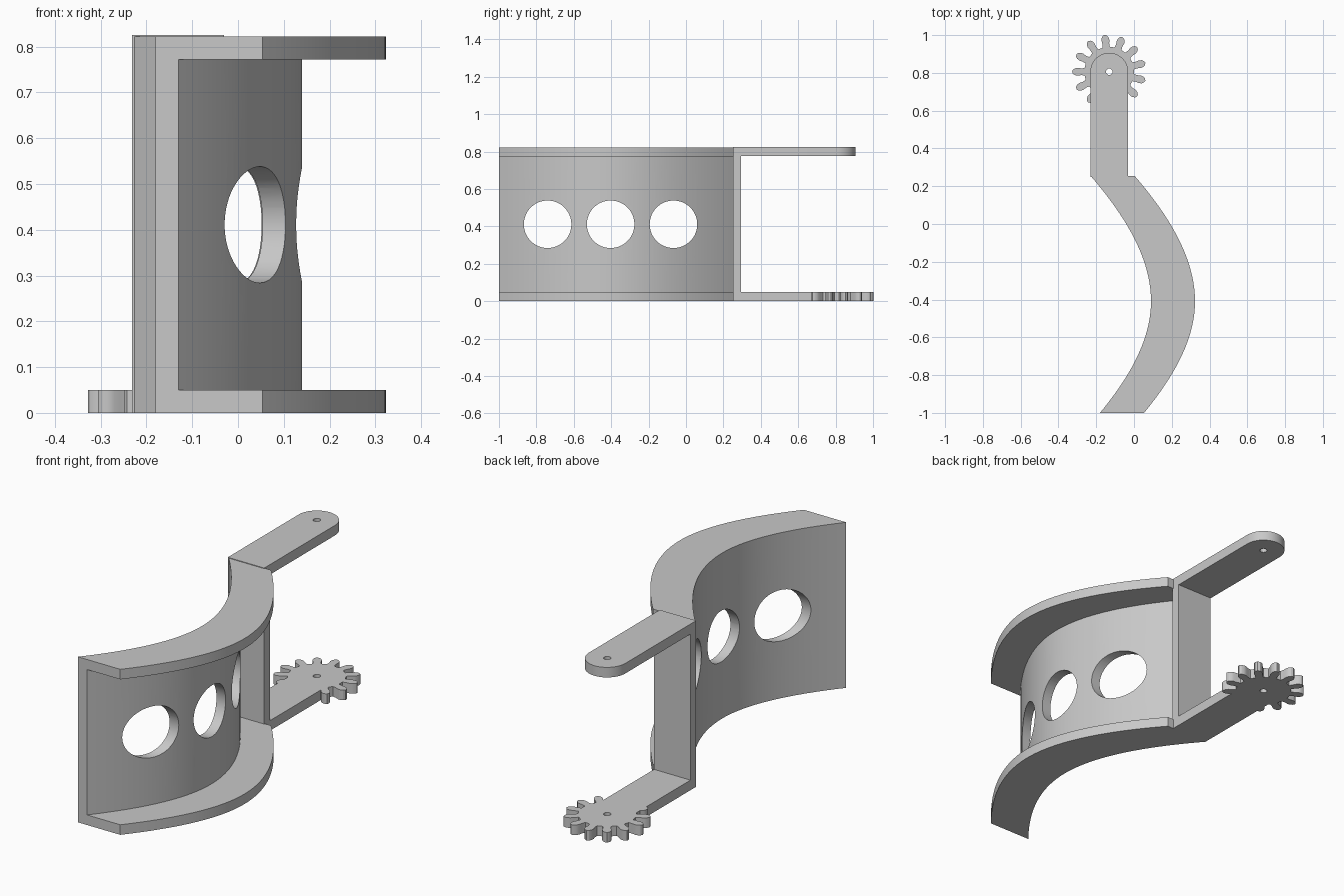
import bpy, bmesh, math
from math import cos, sin, pi, radians

cube = bpy.data.objects.get("Cube")
if cube:
    bpy.data.objects.remove(cube, do_unlink=True)

grey = bpy.data.materials.new("plain grey")
grey.use_nodes = True
grey.diffuse_color = (0.58, 0.58, 0.58, 1)
grey.node_tree.nodes["Principled BSDF"].inputs["Base Color"].default_value = (0.58, 0.58, 0.58, 1)

H = 0.822            # channel height
T = 0.05             # sheet thickness
PIN = (-0.131, 0.806)  # hinge axis
ARM = 0.1            # half width of the bracket


def loft(name, rows):
    """Join equal rings of points into a closed solid."""
    bm = bmesh.new()
    rings = [[bm.verts.new(p) for p in row] for row in rows]
    n = len(rings[0])
    for a, b in zip(rings, rings[1:]):
        for i in range(n):
            j = (i + 1) % n
            bm.faces.new((a[i], a[j], b[j], b[i]))
    bm.faces.new(rings[0][::-1])
    bm.faces.new(rings[-1])
    bmesh.ops.recalc_face_normals(bm, faces=bm.faces)
    mesh = bpy.data.meshes.new(name)
    bm.to_mesh(mesh)
    bm.free()
    mesh.materials.append(grey)
    ob = bpy.data.objects.new(name, mesh)
    bpy.context.collection.objects.link(ob)
    return ob


def extrude(name, outline, z0, z1):
    return loft(name, [[(x, y, z) for x, y in outline] for z in (z0, z1)])


def activate(ob):
    bpy.ops.object.select_all(action='DESELECT')
    ob.select_set(True)
    bpy.context.view_layer.objects.active = ob


def drill(ob, location, radius, rotation=(0, 0, 0), verts=64):
    """Cut a round hole through the object."""
    bpy.ops.mesh.primitive_cylinder_add(vertices=verts, radius=radius, depth=1.5,
                                        location=location, rotation=rotation)
    cutter = bpy.context.object
    cutter.hide_render = True
    cutter.data.materials.append(grey)
    mod = ob.modifiers.new("hole", 'BOOLEAN')
    mod.operation, mod.solver, mod.object = 'DIFFERENCE', 'EXACT', cutter
    activate(ob)
    bpy.ops.object.modifier_apply(modifier=mod.name)
    bpy.data.objects.remove(cutter, do_unlink=True)


def smooth(ob):
    activate(ob)
    bpy.ops.object.shade_smooth_by_angle(angle=radians(30))


# Curved C-section channel
Y0, YM, Y1 = -1.0, -0.41, 0.255


def bow(y):
    """Left edge of the channel as seen in plan."""
    span, drop = (Y1 - YM, 0.32) if y > YM else (YM - Y0, 0.27)
    t = abs(y - YM) / span
    return 0.09 - drop * (1.2 * t ** 2 - 0.2 * t ** 3)


W = 0.233
section = [(0, 0), (W, 0), (W, T), (T, T), (T, H - T), (W, H - T), (W, H), (0, H)]
STEPS = 56
rows = []
for k in range(STEPS + 1):
    y = Y0 + (Y1 - Y0) * k / STEPS
    rows.append([(bow(y) + u, y, z) for u, z in section])
channel = loft("curved_channel", rows)
for y in (-0.74, -0.403, -0.067):
    drill(channel, (0, y, H / 2), 0.127, (0, pi / 2, 0))
smooth(channel)

# Upright plate of the hinge bracket
left, right = PIN[0] - ARM, PIN[0] + ARM
PLATE_Y, TOP = 0.25, 0.825
extrude("bracket_plate", [(left, PLATE_Y), (right, PLATE_Y),
                          (right, 0.295), (left, 0.295)], 0, TOP)

# Upper arm with a round end and pin hole
outline = [(left, 0.295), (right, 0.295)]
outline += [(PIN[0] + ARM * cos(pi * i / 32), PIN[1] + ARM * sin(pi * i / 32))
            for i in range(33)]
upper_arm = extrude("upper_arm", outline, TOP - T, TOP)
drill(upper_arm, (*PIN, TOP), 0.017, verts=24)
smooth(upper_arm)

# Lower arm running into the gear
extrude("lower_arm", [(left, 0.295), (right, 0.295),
                      (right, 0.722), (left, 0.722)], 0, T)

# Gear with rounded teeth; the two teeth inside the lower arm are left out
TEETH, ROOT = 13, 0.131
tooth = [(ROOT, -0.019), (0.15, -0.018), (0.168, -0.021), (0.182, -0.018), (0.192, -0.011)]
tooth += [(0.197, 0)] + [(r, -s) for r, s in reversed(tooth)]
pitch = 2 * pi / TEETH
gear_outline = []
for k in range(TEETH):
    a = pi + k * pitch
    if k in (3, 4):
        points = [(ROOT, -0.019), (ROOT, 0), (ROOT, 0.019)]
    else:
        points = tooth
    gear_outline += [(PIN[0] + r * cos(a) - s * sin(a), PIN[1] + r * sin(a) + s * cos(a))
                     for r, s in points]
    b = a + pitch / 2
    gear_outline.append((PIN[0] + ROOT * cos(b), PIN[1] + ROOT * sin(b)))
gear = extrude("gear", gear_outline, 0, T)
drill(gear, (*PIN, 0), 0.017, verts=24)
smooth(gear)
